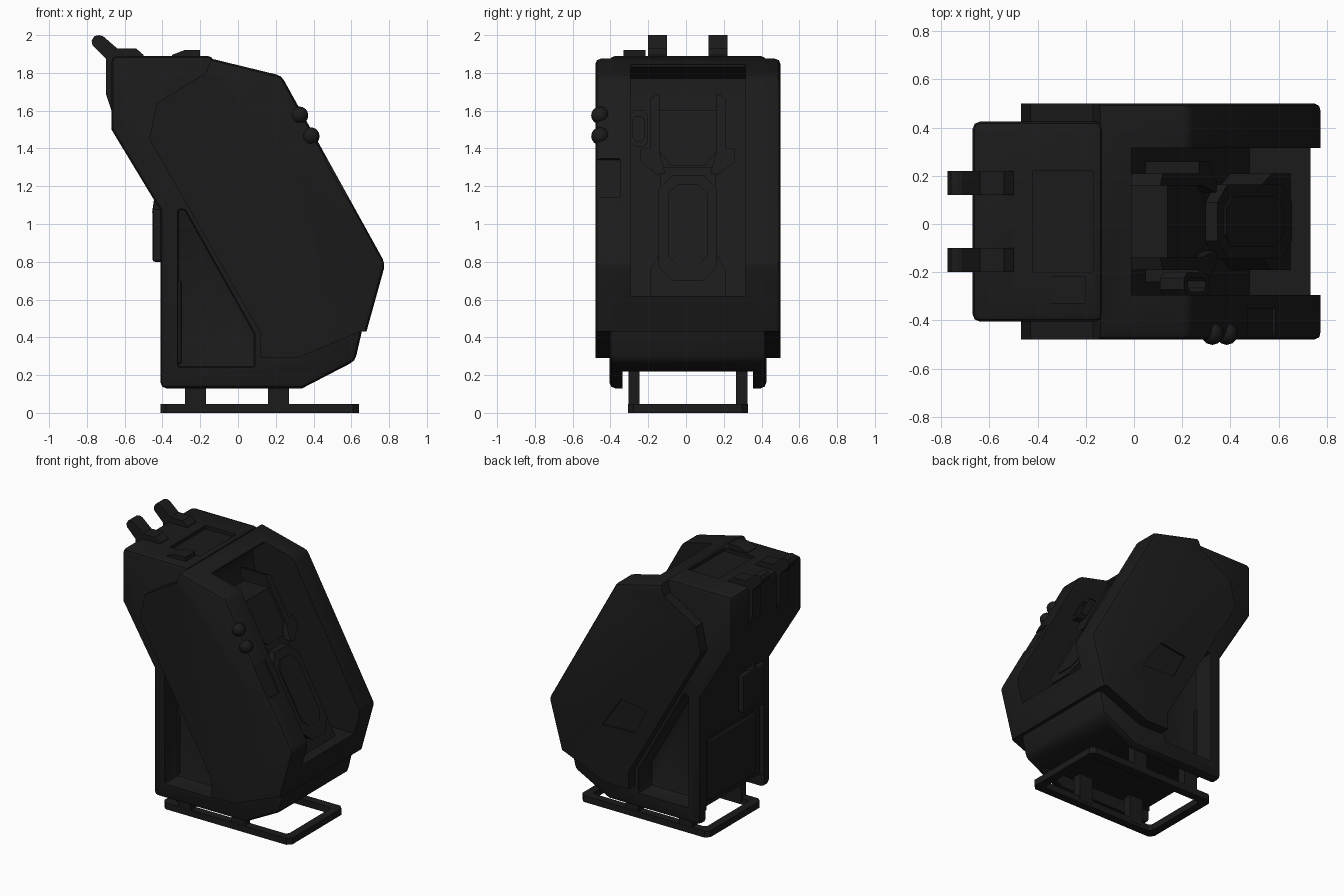
import bpy, bmesh
from mathutils import Vector

if "Cube" in bpy.data.objects:
    bpy.data.objects.remove(bpy.data.objects["Cube"])

C = 0.01                                   # symmetry plane in y
dark = bpy.data.materials.new("dark_plastic")
dark.diffuse_color = (0.011, 0.011, 0.011, 1)
dark.use_nodes = True
dark.node_tree.nodes["Principled BSDF"].inputs["Base Color"].default_value = dark.diffuse_color


def finish(name, bm, bevel=0.0, segs=2, pick=None):
    bmesh.ops.recalc_face_normals(bm, faces=bm.faces[:])
    if bevel:
        edges = [e for e in bm.edges if e.calc_face_angle(0) > 0.66 or pick]
        if pick:
            edges = [e for e in edges if pick((e.verts[0].co + e.verts[1].co) / 2)]
        bmesh.ops.bevel(bm, geom=edges, offset=bevel, segments=segs, profile=0.5,
                        affect='EDGES', clamp_overlap=True)
    me = bpy.data.meshes.new(name)
    bm.to_mesh(me)
    bm.free()
    ob = bpy.data.objects.new(name, me)
    bpy.context.collection.objects.link(ob)
    me.materials.append(dark)
    return ob


def extrude(name, pts, vec, bevel=0.0, segs=2, pick=None):
    """Solid from a 3D outline swept along vec."""
    bm = bmesh.new()
    a = [bm.verts.new(p) for p in pts]
    b = [bm.verts.new(Vector(p) + Vector(vec)) for p in pts]
    n = len(pts)
    bm.faces.new(a)
    bm.faces.new(b)
    for i in range(n):
        j = (i + 1) % n
        bm.faces.new((a[i], a[j], b[j], b[i]))
    return finish(name, bm, bevel, segs, pick)


def ring(name, outer, inner, vec):
    """Frame between two outlines with equal point counts."""
    bm = bmesh.new()
    v = Vector(vec)
    L = [[bm.verts.new(Vector(p) + o) for p in loop]
         for loop, o in ((outer, v * 0), (outer, v), (inner, v), (inner, v * 0))]
    n = len(outer)
    for k in range(4):
        for i in range(n):
            j = (i + 1) % n
            m = (k + 1) % 4
            bm.faces.new((L[k][i], L[k][j], L[m][j], L[m][i]))
    return finish(name, bm)


def profile(name, xz, y0, y1, bevel=0.0, segs=2, pick=None):
    return extrude(name, [(x, y0, z) for x, z in xz], (0, y1 - y0, 0), bevel, segs, pick)


def box(name, x0, x1, y0, y1, z0, z1, bevel=0.0):
    return profile(name, [(x0, z0), (x1, z0), (x1, z1), (x0, z1)], y0, y1, bevel)


def cut(cutter, *targets):
    for ob in targets:
        m = ob.modifiers.new("cut", 'BOOLEAN')
        m.operation, m.solver, m.object = 'DIFFERENCE', 'EXACT', cutter
        bpy.context.view_layer.objects.active = ob
        bpy.ops.object.modifier_apply(modifier=m.name)
    bpy.data.objects.remove(cutter, do_unlink=True)


def octa(u0, u1, v0, v1, c):
    return [(u0 + c, v0), (u1 - c, v0), (u1, v0 + c), (u1, v1 - c),
            (u1 - c, v1), (u0 + c, v1), (u0, v1 - c), (u0, v0 + c)]


def slope(yz, off):
    """Map (y, z) onto a plane lying 'off' behind the sloping front."""
    return [(0.25 - off + 0.553 * (1.76 - z), y, z) for y, z in yz]


def smooth(ob):
    bpy.ops.object.select_all(action='DESELECT')
    ob.select_set(True)
    bpy.context.view_layer.objects.active = ob
    bpy.ops.object.shade_smooth_by_angle(angle=0.6)


# outer shell (only its front rim is rounded) and inner body with overhanging head
shell = profile("outer_shell", [(-.14, 1.875), (.23, 1.785), (.78, .79), (.68, .43), (.65, .43),
                (.31, .29), (.12, .29), (.12, .42), (-.47, 1.45), (-.43, 1.64), (-.17, 1.8)],
                C - .49, C + .49, .06, 2, lambda p: p.x + .573 * p.z > 1.0)
body = profile("inner_body", [(-.41, .13), (.34, .13), (.62, .275), (.66, .45), (.55, .65),
               (-.13, 1.6), (-.13, 1.89), (-.67, 1.89), (-.67, 1.5), (-.41, 1.07)],
               C - .415, C + .415, .03)

# deep opening through both
cut(profile("cutter", [(.48, .62), (1, .62), (1, 2.1), (-.01, 2.1), (-.01, 1.83),
                       (-.1, 1.77), (-.09, 1.65)], C - .305, C + .305), shell, body)
# notch on one arm and shallow mark on the far side
cut(profile("cutter", [(.46, 1.34), (.575, 1.135), (.7, 1.2), (.585, 1.405)], -.6, -.35), shell)
cut(profile("cutter", [(.18, .94), (-.03, .91), (.07, .72), (.34, .71)], C + .475, .6), shell)
for s in (-1, 1):                          # triangular side recesses
    cut(profile("cutter", [(-.32, .24), (.09, .24), (.09, .42), (-.28, 1.08), (-.32, 1.08)],
                C + s * .26, C + s * .6, .015, 2), body)
cut(box("cutter", -.6, .8, C - .345, C + .345, 0, .22), body)
cut(box("cutter", -.6, -.375, C - .335, C + .335, .1, .75), body)
cut(box("cutter", -.42, -.17, C - .21, C + .21, 1.865, 2), body)
smooth(shell)
smooth(body)

# back details
box("back_box", -.452, -.38, -.29, -.03, .8, 1.08, .012)
box("back_lower_panel", -.395, -.3, C - .27, C + .27, .26, .7, .01)
bm = bmesh.new()
bmesh.ops.create_cone(bm, cap_ends=True, segments=16, radius1=.06, radius2=.04, depth=.14)
bmesh.ops.translate(bm, verts=bm.verts[:], vec=(-.395, -.16, 1.13))
smooth(finish("back_connector", bm))

# top hooks with straps, and clip
for i, s in enumerate((-1, 1)):
    profile(f"top_hook_{i}", [(-.5, 1.87), (-.5, 1.895), (-.54, 1.93), (-.64, 1.93), (-.715, 1.995),
            (-.735, 2.0), (-.76, 1.995), (-.775, 1.97), (-.77, 1.945), (-.7, 1.875), (-.7, 1.69),
            (-.66, 1.57), (-.62, 1.6), (-.62, 1.87)], C + s * .16 - .05, C + s * .16 + .05)
profile("top_clip", [(-.35, 1.86), (-.35, 1.895), (-.28, 1.922), (-.2, 1.922), (-.2, 1.86)],
        -.33, -.215)

# padded panels inside the opening
extrude("lower_pad", slope(octa(C - .155, C + .155, .7, 1.26, .075), .43), (.25, 0, 0))
extrude("lower_pad_inlay", slope(octa(C - .105, C + .105, .78, 1.21, .05), .2), (.028, 0, 0))
extrude("pad_base", slope([(C - .2, .62), (C + .2, .62), (C + .2, .76), (C + .145, .85),
        (C + .145, 1.3), (C - .145, 1.3), (C - .145, .85), (C - .2, .76)], .43), (.2, 0, 0))
extrude("upper_pad", slope([(C - .09, 1.31), (C + .09, 1.31), (C + .15, 1.38), (C + .15, 1.6),
        (C - .15, 1.6), (C - .15, 1.38)], .43), (.23, 0, 0))
for i, s in enumerate((-1, 1)):
    extrude(f"inner_strap_{i}", slope([(C + s * y, z) for y, z in (
        (.15, 1.69), (.2, 1.67), (.2, 1.4), (.25, 1.4), (.25, 1.33), (.16, 1.26),
        (.12, 1.27), (.15, 1.38))], .43), (.25, 0, 0))
ring("inner_handle", slope(octa(-.297, -.2, 1.41, 1.6, .025), .23),
     slope(octa(-.28, -.222, 1.44, 1.57, .015), .23), (.1, 0, 0))

# round buttons on the arm
for i, (x, z) in enumerate(((.325, 1.575), (.385, 1.465))):
    bm = bmesh.new()
    bmesh.ops.create_uvsphere(bm, u_segments=12, v_segments=8, radius=.047)
    bmesh.ops.translate(bm, verts=bm.verts[:], vec=(x, -.455, z))
    smooth(finish(f"button_{i}", bm))

# base frame and its four posts
ring("base_frame", [(x, y, 0) for x, y in octa(-.41, .64, C - .317, C + .317, .03)],
     [(x, y, 0) for x, y in octa(-.35, .58, C - .257, C + .257, .02)], (0, 0, .048))
for i, x in enumerate((-.28, .16)):
    for j, s in enumerate((-1, 1)):
        box(f"base_post_{i}{j}", x, x + .11, C + s * .315, C + s * .255, .02, .23)
